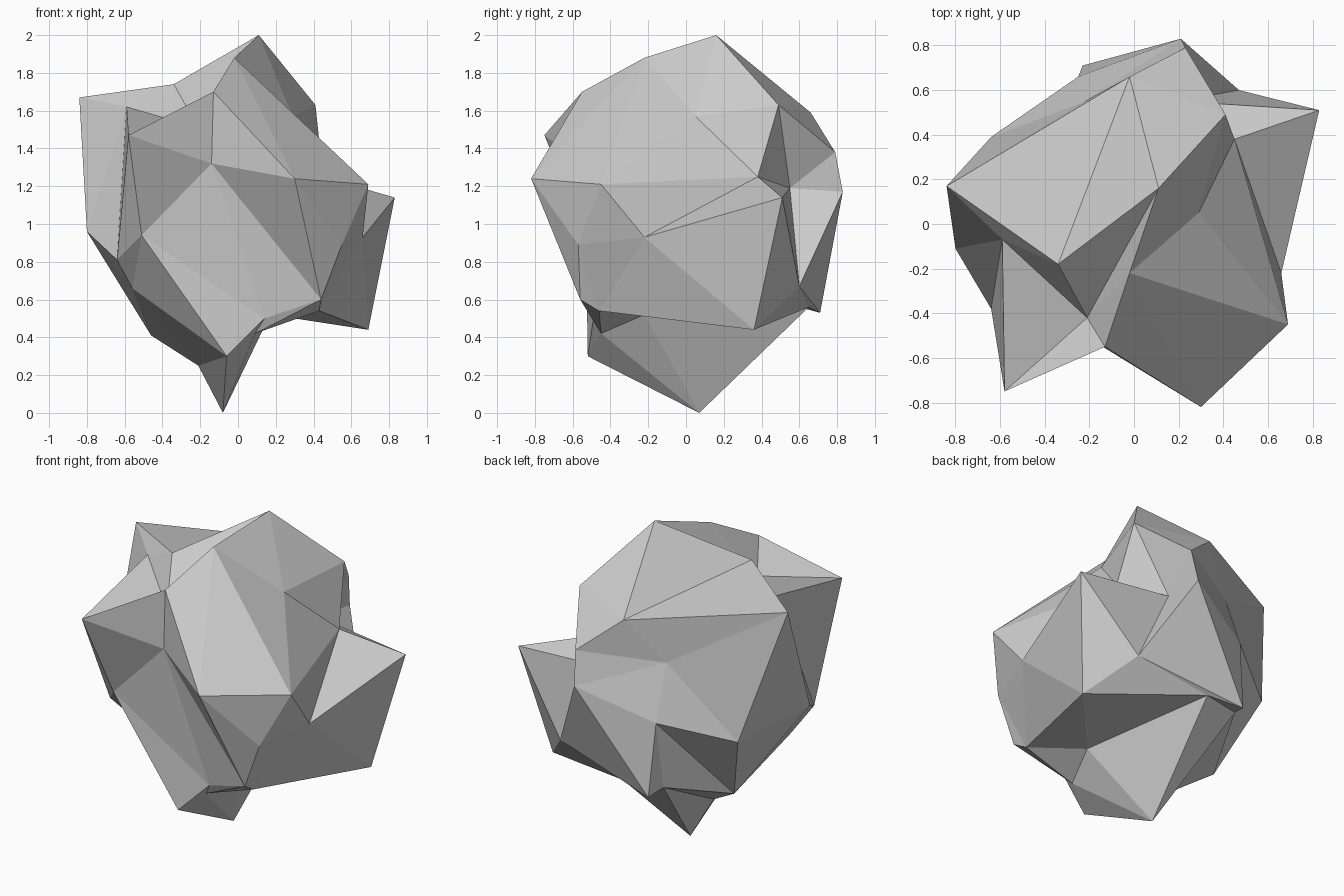
import bpy, bmesh

if "Cube" in bpy.data.objects:
    bpy.data.objects.remove(bpy.data.objects["Cube"])

# Faceted boulder: an icosahedron split once (42 corners), each corner pushed in or out.
# Corners run in rings of five around a tilted axis from apex to base.
apex = (-.34, -.18, 1.74)
base = (.17, -.22, .52)
upper = [(-.64, .39, .87), (-.64, -.38, .81), (-.13, -.55, 1.70), (.29, .05, 1.57), (.23, .79, 1.38)]
lower = [(-.21, .02, .25), (.14, -.49, .50), (.55, -.57, .89), (.83, .51, 1.14), (-.23, .71, .53)]

# Split points on the edges between those rings
apex_mid = [(-.84, .17, 1.67), (-.59, -.07, 1.62), (-.21, -.42, 1.51), (.11, .16, 2.0), (-.02, .66, 1.59)]
upper_mid = [(-.80, -.11, .96), (-.58, -.75, 1.47), (-.02, -.22, 1.88), (.41, .49, 1.63), (-.24, .54, 1.33)]
zig_mid = [(-.46, .17, .41), (-.51, -.53, .94), (.30, -.82, 1.24), (.45, .38, 1.25), (.21, .83, 1.17)]
zag_mid = [(-.56, -.26, .66), (-.14, -.55, 1.32), (.69, -.45, 1.21), (.20, .55, 1.19), (-.25, .66, .99)]
lower_mid = [(-.06, -.52, .30), (.44, -.56, .60), (.66, -.22, .93), (.47, .60, .67), (-.26, .60, .56)]
base_mid = [(-.08, .07, 0), (.09, -.45, .42), (.43, -.46, .54), (.69, .36, .44), (-.01, .65, .56)]

bm = bmesh.new()
made = {}


def vert(p):
    if p not in made:
        made[p] = bm.verts.new(p)
    return made[p]


def split_triangle(a, b, c, ab, bc, ca):
    """One icosahedron face as four flat facets."""
    for tri in ((a, ab, ca), (b, bc, ab), (c, ca, bc), (ab, bc, ca)):
        bm.faces.new([vert(p) for p in tri])


for i in range(5):
    j = (i + 1) % 5
    # cap, two side bands, underside
    split_triangle(apex, upper[i], upper[j], apex_mid[i], upper_mid[i], apex_mid[j])
    split_triangle(upper[i], lower[i], upper[j], zig_mid[i], zag_mid[i], upper_mid[i])
    split_triangle(lower[i], lower[j], upper[j], lower_mid[i], zig_mid[j], zag_mid[i])
    split_triangle(base, lower[j], lower[i], base_mid[j], lower_mid[i], base_mid[i])

bmesh.ops.recalc_face_normals(bm, faces=bm.faces)
mesh = bpy.data.meshes.new("boulder")
bm.to_mesh(mesh)
bm.free()
bpy.context.collection.objects.link(bpy.data.objects.new("boulder", mesh))
